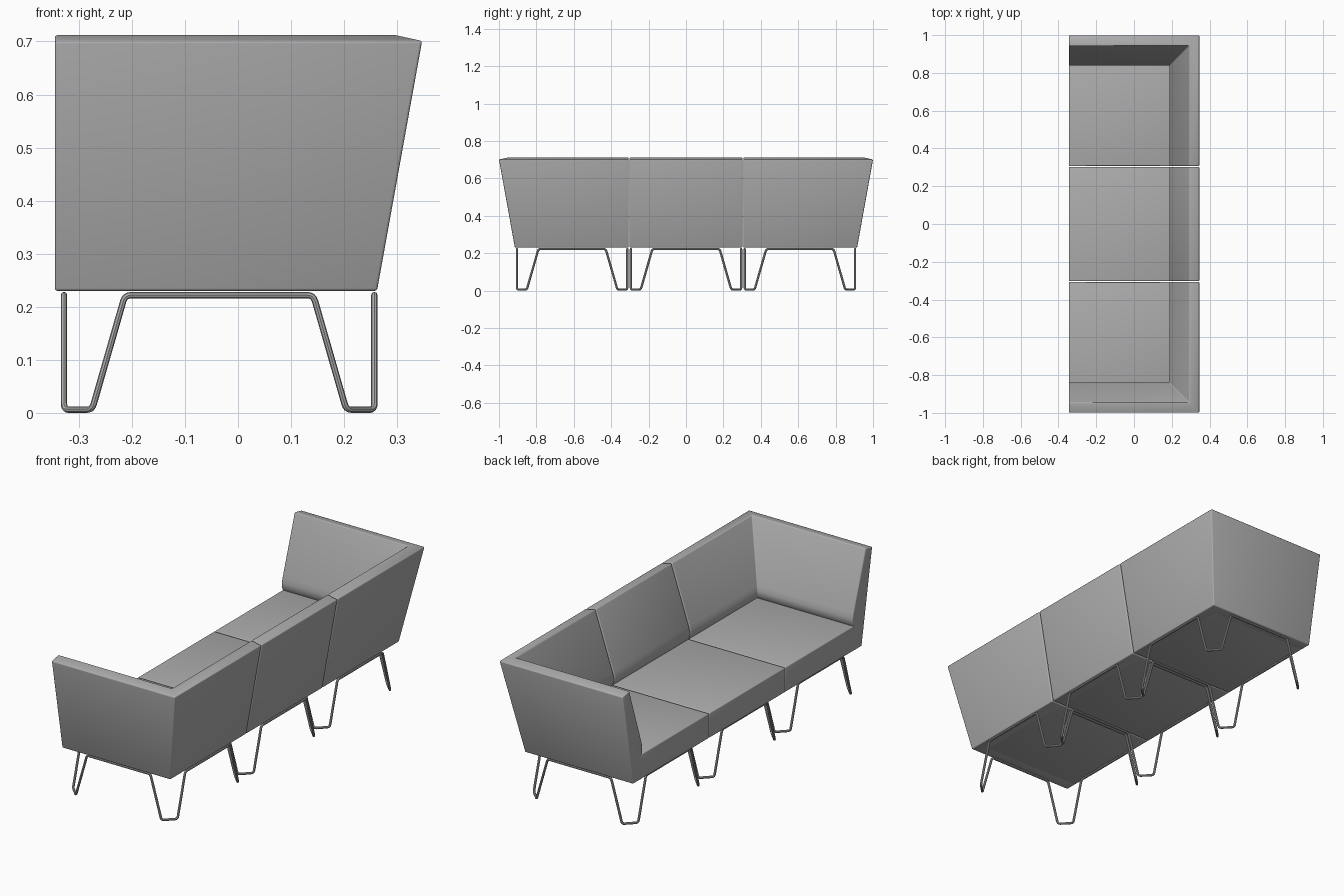
import bpy, bmesh, math
from mathutils import Vector

cube = bpy.data.objects.get("Cube")
if cube:
    bpy.data.objects.remove(cube, do_unlink=True)


def material(name, value):
    mat = bpy.data.materials.new(name)
    mat.use_nodes = True
    colour = (value, value, value, 1)
    mat.diffuse_color = colour
    mat.node_tree.nodes["Principled BSDF"].inputs["Base Color"].default_value = colour
    return mat


GREY = material("mid grey", 0.42)

# Overall limits of the upholstery
FRONT, BACK, END = -0.345, 0.347, 1.0
BASE, SEAT = 0.23, 0.355
SEAM_MID, SEAM_END = 0.302, 0.307

# Cross-section of the leaning padded wall: inward offset, height
WALL = [(0.085, BASE), (0, 0.701), (0.055, 0.713), (0.153, 0.42), (0.160, 0.395),
        (0.160, 0.375), (0.153, 0.358), (0.145, 0.345), (0.145, BASE)]


def finish(obj, width=0.005):
    bpy.ops.object.select_all(action="DESELECT")
    obj.select_set(True)
    bpy.context.view_layer.objects.active = obj
    if width:
        bev = obj.modifiers.new("soft_edges", "BEVEL")
        bev.width, bev.segments = width, 3
        bev.limit_method, bev.angle_limit = "ANGLE", math.radians(35)
        bpy.ops.object.modifier_apply(modifier=bev.name)
    bpy.ops.object.shade_smooth_by_angle(angle=math.radians(40))


def make_object(name, bm):
    bmesh.ops.recalc_face_normals(bm, faces=bm.faces)
    mesh = bpy.data.meshes.new(name)
    bm.to_mesh(mesh)
    bm.free()
    obj = bpy.data.objects.new(name, mesh)
    bpy.context.collection.objects.link(obj)
    mesh.materials.append(GREY)
    return obj


def sweep(name, stations):
    """Skin the wall section through stations, each mapping an offset to (x, y)."""
    bm = bmesh.new()
    rings = [[bm.verts.new((*at(o), z)) for o, z in WALL] for at in stations]
    n = len(WALL)
    for a, b in zip(rings, rings[1:]):
        for i in range(n):
            j = (i + 1) % n
            bm.faces.new((a[i], a[j], b[j], b[i]))
    bm.faces.new(rings[0])
    bm.faces.new(rings[-1])
    finish(make_object(name, bm))


def seat(name, y0, y1):
    x0, x1, z0 = FRONT + 0.0005, BACK - 0.12, BASE + 0.0005
    bm = bmesh.new()
    bmesh.ops.create_cube(bm, size=1)
    for v in bm.verts:
        v.co = (x1 if v.co.x > 0 else x0, y1 if v.co.y > 0 else y0,
                SEAT if v.co.z > 0 else z0)
    finish(make_object(name, bm), 0.004)


def round_path(points, radius):
    """Replace each corner of a closed path by a short curve."""
    out = []
    for i, p in enumerate(points):
        a = p + (points[i - 1] - p).normalized() * radius
        b = p + (points[(i + 1) % len(points)] - p).normalized() * radius
        for t in (0, 0.25, 0.5, 0.75, 1):
            out.append(a * (1 - t) ** 2 + p * 2 * t * (1 - t) + b * t * t)
    return out


def leg_frame(name, cy):
    # One continuous wire: four diagonal hairpin legs joined by top bars
    cx, hx, hy, top, low = -0.0355, 0.2925, 0.295, 0.222, 0.006
    pts = []
    for sx, sy, along_x in ((1, -1, True), (1, 1, False), (-1, 1, True), (-1, -1, False)):
        leg = [Vector((cx + sx * (hx - dx), cy + sy * (hy - dy), z))
               for dx, dy, z in ((0.115, 0, top), (0.053, 0, low),
                                 (0, 0.053, low), (0, 0.115, top))]
        pts += leg if along_x else leg[::-1]
    path = round_path(pts, 0.012)
    curve = bpy.data.curves.new(name, "CURVE")
    curve.dimensions = "3D"
    curve.bevel_depth, curve.bevel_resolution = 0.006, 2
    spline = curve.splines.new("POLY")
    spline.points.add(len(path) - 1)
    for sp, p in zip(spline.points, path):
        sp.co = (*p, 1)
    spline.use_cyclic_u = True
    curve.materials.append(GREY)
    obj = bpy.data.objects.new(name, curve)
    bpy.context.collection.objects.link(obj)
    bpy.ops.object.select_all(action="DESELECT")
    obj.select_set(True)
    bpy.context.view_layer.objects.active = obj
    bpy.ops.object.convert(target="MESH")
    finish(bpy.context.object, 0)


# Middle section
sweep("middle_backrest", [lambda o, s=s: (BACK - o, s * SEAM_MID) for s in (-1, 1)])
seat("middle_seat", -SEAM_MID, SEAM_MID)
leg_frame("middle_legs", 0)

# End sections: arm and backrest meet at a mitred corner
for side, s in (("near", -1), ("far", 1)):
    sweep(side + "_arm_and_backrest", [
        lambda o, s=s: (FRONT, s * (END - o)),
        lambda o, s=s: (BACK - o, s * (END - o)),
        lambda o, s=s: (BACK - o, s * SEAM_END)])
    seat(side + "_seat", *sorted((s * SEAM_END, s * (END - 0.12))))
    leg_frame(side + "_legs", s * 0.609)
